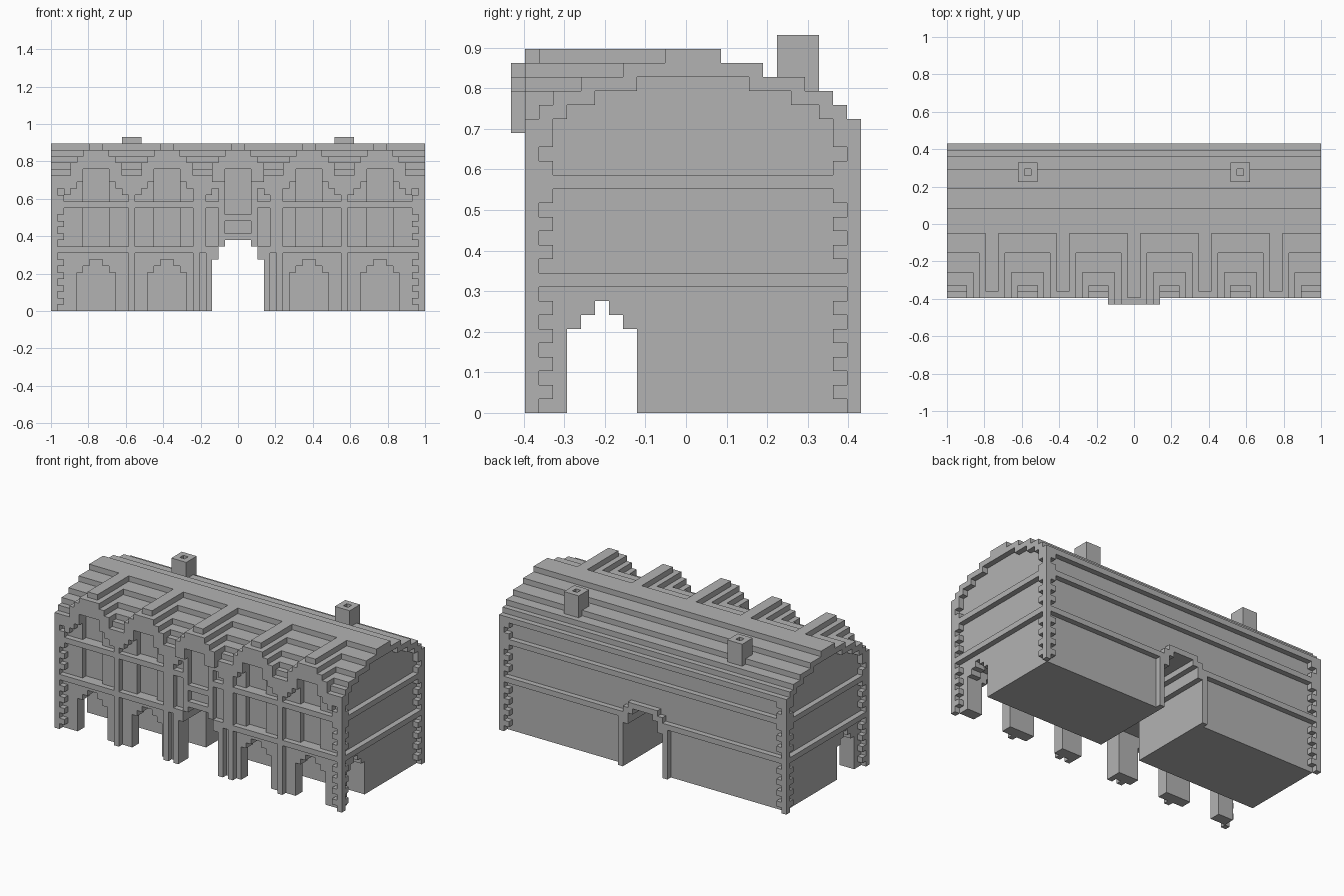
import bpy, bmesh, math
from itertools import product
from mathutils import Vector

cube = bpy.data.objects.get("Cube")
if cube:
    bpy.data.objects.remove(cube)

NX, NY = 58, 25           # block grid size
U = 2 / NX                # block edge length
BAYS = (7, 18, 29, 40, 51)
MID = 29

stone = bpy.data.materials.new("stone_grey")
stone.use_nodes = True
grey = (0.45, 0.45, 0.45, 1)
stone.diffuse_color = grey
stone.node_tree.nodes["Principled BSDF"].inputs["Base Color"].default_value = grey


def box(x0, x1, y0, y1, z0, z1):
    return set(product(range(x0, x1), range(y0, y1), range(z0, z1)))


def mirror(cells):
    return cells | {(NX - 1 - x, y, z) for x, y, z in cells}


def step(d, table, default):
    """Value of the first (limit, value) pair whose limit exceeds d."""
    return next((v for lim, v in table if d < lim), default)


def bay_offset(x):
    return min(abs(x + 0.5 - c) for c in BAYS)


def main_height(y):
    return step(abs(y + 0.5 - 13), ((2, 26), (5, 25), (8, 24), (10, 23), (11, 22)), 21)


def dormer_height(x):
    return step(bay_offset(x), ((1, 26), (2, 25), (3, 24), (4, 23)), 0)


def roof_height(x, y):
    h = main_height(y)
    if y < 11:
        ridge_start = 1 if abs(x + 0.5 - MID) < 4 else 2
        h = max(h, min(dormer_height(x), 26 if y >= ridge_start else 25))
    return h


def front_arch(x):
    return step(bay_offset(x), ((2, 22), (3, 20), (4, 19), (5, 18)), 20)


def end_arch(y):
    return step(abs(y + 0.5 - 13), ((4, 24), (7, 23), (9, 22), (10, 21)), 20)


# Openings: street arcade, arches and the central passage
arcade = box(3, 55, 4, 9, 0, 8)
for inset, top in enumerate((6, 7, 8)):
    arcade |= box(0, NX, 4 + inset, 9 - inset, 0, top)
    for c in BAYS:
        if c != MID:
            arcade |= box(c - 3 + inset, c + 3 - inset, 1, 4, 0, top)
passage = set()
for half, top in ((4, 8), (3, 10), (2, 11)):
    passage |= box(MID - half, MID + half, 0, NY, 0, top)
openings = arcade | passage

# Recessed windows
windows = set()
for c in BAYS:
    if c != MID:
        windows |= box(c - 2, c + 2, 2, 3, 10, 16) | box(c - 2, c + 2, 2, 3, 17, 22)
centre_windows = box(27, 31, 1, 2, 12, 14) | box(27, 31, 1, 2, 15, 22)

# Main walls
walls = box(1, NX - 1, 2, NY - 1, 0, 20) - windows - openings

# Corner blocks, alternately long and short
corners = set()
for z in range(20):
    n = 1 + z % 2
    for y0, y1, edge in ((1, 1 + n, 1), (NY - n, NY, NY - 1)):
        corners |= box(0, 1, y0, y1, z, z + 1) | box(0, n, edge, edge + 1, z, z + 1)
corners = mirror(corners)

# Floor bands around all sides
bands = set()
for z in (9, 16):
    bands |= box(0, NX, 1, NY, z, z + 1) - box(1, NX - 1, 2, NY - 1, z, z + 1)
bands -= openings | centre_windows

# Front pilasters
pilasters = box(12, 13, 1, 2, 0, 21) | box(22, 24, 1, 2, 9, 21)
pilasters |= box(22, 23, 1, 2, 0, 9) | box(24, 25, 1, 2, 0, 9)
pilasters = mirror(pilasters)

# Raised centre front and rear passage frame
centre_front = box(26, 32, 1, 2, 10, 22) | box(24, 34, 1, 2, 8, 10)
centre_front -= centre_windows | openings
passage_frame = set()
for half, top in ((5, 9), (4, 11), (3, 12)):
    passage_frame |= box(MID - half, MID + half, NY - 1, NY, 0, top)
passage_frame -= openings

# Stepped roof with cross gables
roof = set()
for x in range(NX):
    for y in range(1, NY):
        base = 20
        if y == 1:
            base = front_arch(x)
        elif x in (0, NX - 1):
            base = end_arch(y)
        roof |= box(x, x + 1, y, y + 1, base, roof_height(x, y))
roof -= windows | centre_windows

# Projecting centre gable
centre_gable = set()
for x in range(MID - 4, MID + 4):
    centre_gable |= box(x, x + 1, 0, 1, max(20, front_arch(x)), min(25, dormer_height(x)))

# Chimneys with open flues
chimneys = mirror(box(11, 14, 19, 22, 22, 27) - box(12, 13, 20, 21, 24, 27))
roof -= mirror(box(12, 13, 20, 21, 24, 27))

parts = {
    "main_walls": walls, "corner_blocks": corners, "floor_bands": bands,
    "pilasters": pilasters, "centre_front": centre_front,
    "passage_frame": passage_frame, "stepped_roof": roof,
    "centre_gable": centre_gable, "chimneys": chimneys,
}
solid = set().union(*parts.values())


def build(name, cells):
    """Skin the exposed sides of the blocks and merge flat areas."""
    bm = bmesh.new()
    verts = {}

    def vert(p):
        if p not in verts:
            verts[p] = bm.verts.new(((p[0] - NX / 2) * U, (p[1] - NY / 2) * U, p[2] * U))
        return verts[p]

    for cell in cells:
        for axis, side in product(range(3), (0, 1)):
            near = list(cell)
            near[axis] += 2 * side - 1
            if tuple(near) in solid:
                continue
            ring = []
            for a, b in ((0, 0), (1, 0), (1, 1), (0, 1)):
                p = list(cell)
                p[axis] += side
                p[(axis + 1) % 3] += a
                p[(axis + 2) % 3] += b
                ring.append(vert(tuple(p)))
            bm.faces.new(ring if side else ring[::-1])
    bmesh.ops.dissolve_limit(bm, angle_limit=math.radians(1),
                             verts=bm.verts, edges=bm.edges)
    mesh = bpy.data.meshes.new(name)
    bm.to_mesh(mesh)
    bm.free()
    mesh.materials.append(stone)
    bpy.context.collection.objects.link(bpy.data.objects.new(name, mesh))


done = set()
for part_name, part_cells in parts.items():
    build(part_name, part_cells - done)
    done |= part_cells
